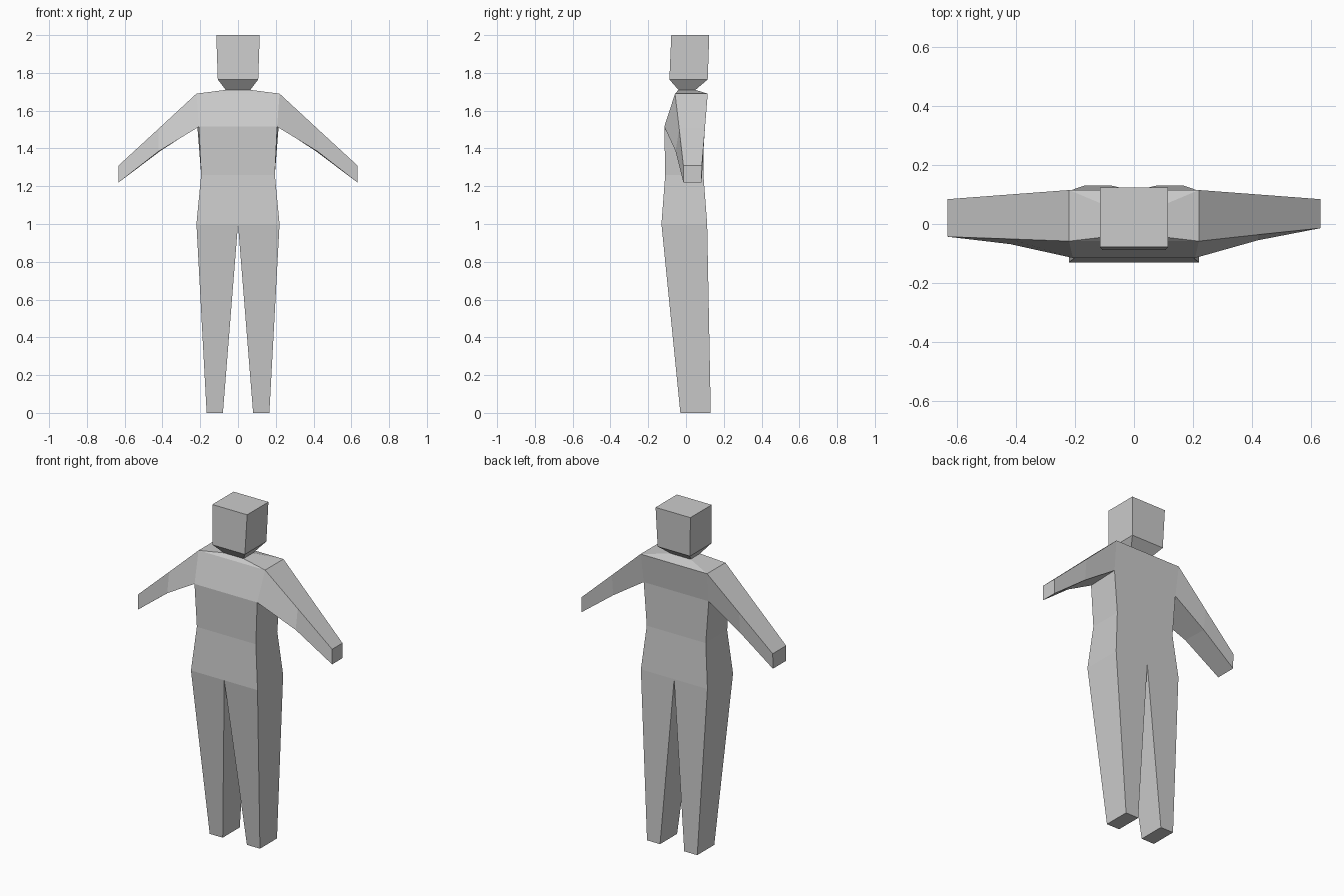
import bpy, bmesh

if "Cube" in bpy.data.objects:
    bpy.data.objects.remove(bpy.data.objects["Cube"])


def rect(z, x0, x1, y0, y1):
    """Horizontal four-point ring."""
    return [(x0, y0, z), (x1, y0, z), (x1, y1, z), (x0, y1, z)]


def loft(name, rings, cap_end=False, skip=()):
    """Bridge four-point rings; skip holds (segment, side) openings."""
    bm = bmesh.new()
    rows = [[bm.verts.new(p) for p in ring] for ring in rings]
    for i, (a, b) in enumerate(zip(rows, rows[1:])):
        for j in range(4):
            if (i, j) not in skip:
                k = (j + 1) % 4
                bm.faces.new((a[j], a[k], b[k], b[j]))
    if cap_end:
        bm.faces.new(rows[-1])
    bmesh.ops.recalc_face_normals(bm, faces=bm.faces)
    mesh = bpy.data.meshes.new(name)
    bm.to_mesh(mesh)
    bm.free()
    obj = bpy.data.objects.new(name, mesh)
    bpy.context.collection.objects.link(obj)
    return obj


# Torso: hip, waist, chest, shoulders, neck base; open where arms join
loft("torso", [
    rect(1.0, -0.22, 0.22, -0.13, 0.112),
    rect(1.26, -0.195, 0.195, -0.11, 0.092),
    [(-0.207, -0.115, 1.515), (0.207, -0.115, 1.515),
     (0.215, 0.092, 1.515), (-0.215, 0.092, 1.515)],
    rect(1.69, -0.22, 0.22, -0.058, 0.115),
    rect(1.71, -0.065, 0.065, -0.04, 0.05),
], skip={(2, 1), (2, 3)})

# Head with the tapered neck below
loft("head", [
    rect(1.71, -0.065, 0.065, -0.04, 0.05),
    rect(1.765, -0.107, 0.107, -0.088, 0.115),
    rect(2.0, -0.115, 0.115, -0.078, 0.123),
], cap_end=True)

for side, label, elbow_y, hand_y in ((1, "left", -0.055, -0.014),
                                     (-1, "right", -0.068, -0.043)):
    # Leg, tapering to the foot
    loft(label + "_leg", [
        rect(1.0, 0, side * 0.22, -0.13, 0.112),
        rect(0.0, side * 0.08, side * 0.166, -0.03, 0.131),
    ], cap_end=True)

    # Arm: shoulder, elbow, hand
    s = side
    loft(label + "_arm", [
        [(s * 0.22, -0.058, 1.69), (s * 0.22, 0.115, 1.69),
         (s * 0.215, 0.092, 1.515), (s * 0.207, -0.115, 1.515)],
        [(s * 0.42, (hand_y - 0.058) / 2, 1.505), (s * 0.42, 0.1, 1.505),
         (s * 0.42, 0.088, 1.38), (s * 0.42, elbow_y, 1.385)],
        [(s * 0.632, hand_y, 1.31), (s * 0.632, 0.084, 1.31),
         (s * 0.632, 0.082, 1.22), (s * 0.632, hand_y, 1.22)],
    ], cap_end=True)
